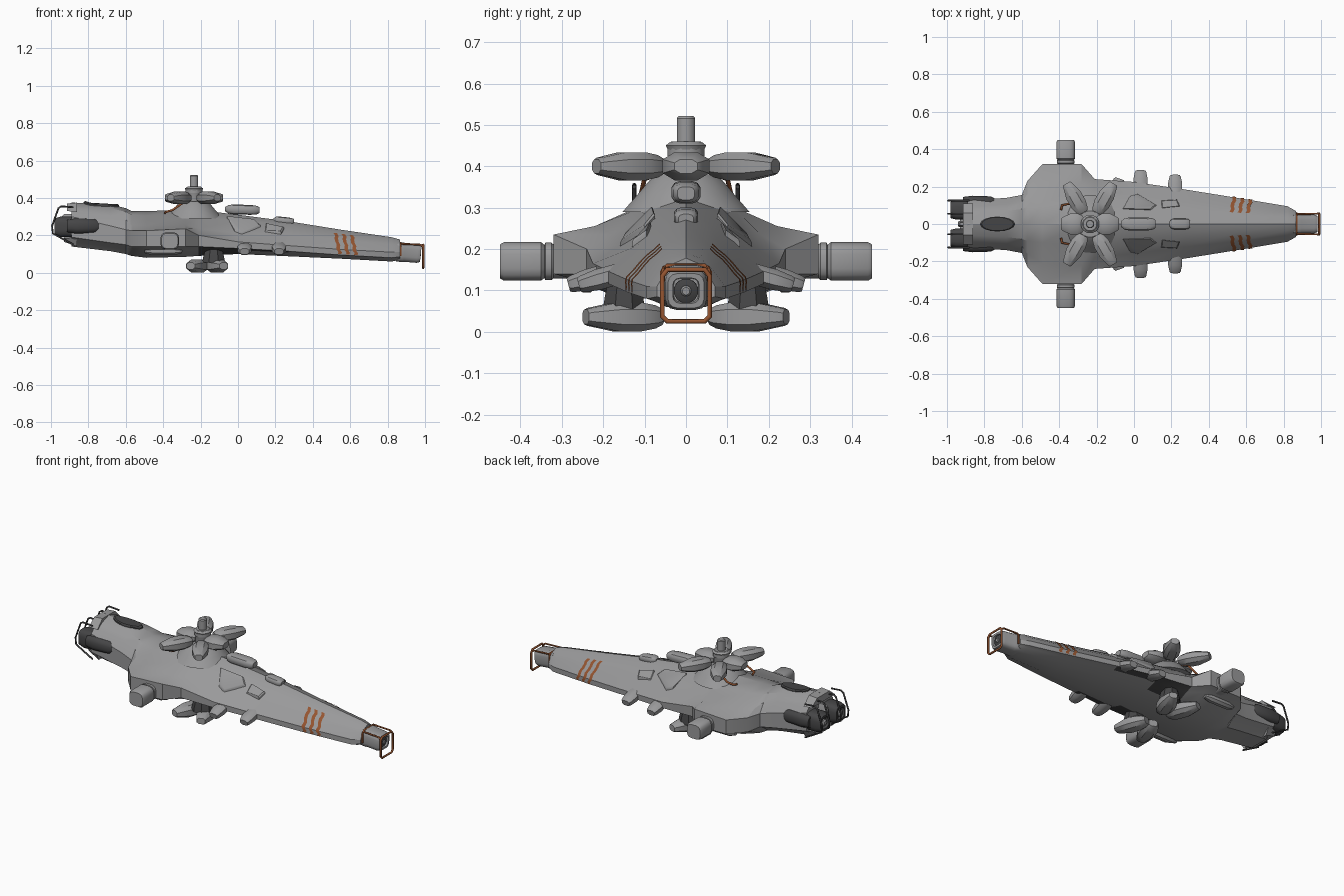
import bpy, bmesh, math
from mathutils import Vector

if "Cube" in bpy.data.objects:
    bpy.data.objects.remove(bpy.data.objects["Cube"])


def material(name, rgb):
    m = bpy.data.materials.new(name)
    m.diffuse_color = (*rgb, 1)
    m.use_nodes = True
    m.node_tree.nodes["Principled BSDF"].inputs["Base Color"].default_value = m.diffuse_color
    return m


GREY = material("hull grey", (0.32, 0.32, 0.325))
DARK = material("dark metal", (0.06, 0.06, 0.062))
RUST = material("rust orange", (0.30, 0.09, 0.03))


def finish(name, bm, mat, angle=30):
    bmesh.ops.recalc_face_normals(bm, faces=bm.faces)
    me = bpy.data.meshes.new(name)
    bm.to_mesh(me)
    bm.free()
    me.materials.append(mat)
    ob = bpy.data.objects.new(name, me)
    bpy.context.collection.objects.link(ob)
    bpy.ops.object.select_all(action='DESELECT')
    ob.select_set(True)
    bpy.context.view_layer.objects.active = ob
    bpy.ops.object.shade_smooth_by_angle(angle=math.radians(angle))
    return ob


def loft(name, rings, mat, angle=30):
    bm = bmesh.new()
    vs = [[bm.verts.new(p) for p in r] for r in rings]
    n = len(rings[0])
    for a, b in zip(vs, vs[1:]):
        for i in range(n):
            bm.faces.new((a[i], a[(i + 1) % n], b[(i + 1) % n], b[i]))
    bm.faces.new(vs[0])
    bm.faces.new(vs[-1][::-1])
    return finish(name, bm, mat, angle)


def pod(name, origin, direction, profile, w, h, mat=GREY, n=8, k=1.0):
    """Tapered pod along a direction; profile = (distance, scale) pairs."""
    d = Vector(direction).normalized()
    side = d.cross(Vector((0, 0, 1)))
    side = side.normalized() if side.length > 0.01 else Vector((0, 1, 0))
    up = side.cross(d)
    rings = []
    for t, s in profile:
        ring = []
        for i in range(n):
            a = 2 * math.pi * (i + 0.5) / n
            c, q = [math.copysign(abs(v) ** k, v) for v in (math.cos(a), math.sin(a))]
            ring.append(Vector(origin) + d * t + side * c * w * s + up * q * h * s)
        rings.append(ring)
    return loft(name, rings, mat, 35)


def pipe(name, pts, r, mat, cyclic=False):
    cu = bpy.data.curves.new(name, 'CURVE')
    cu.dimensions = '3D'
    cu.bevel_depth = r
    cu.bevel_resolution = 2
    cu.use_fill_caps = True
    sp = cu.splines.new('POLY')
    sp.points.add(len(pts) - 1)
    for p, q in zip(sp.points, pts):
        p.co = (*q, 1)
    sp.use_cyclic_u = cyclic
    cu.materials.append(mat)
    bpy.context.collection.objects.link(bpy.data.objects.new(name, cu))


# Hull stations: x, half width, top z, shoulder y, shoulder z, edge top, edge low, bottom
ST = [(-0.89, .125, .375, .06, .355, .30, .19, .14), (-0.68, .14, .365, .07, .345, .25, .16, .115),
      (-0.60, .155, .345, .08, .325, .23, .15, .10), (-0.57, .23, .33, .09, .31, .225, .14, .09),
      (-0.49, .32, .33, .10, .305, .225, .14, .08), (-0.28, .32, .335, .12, .30, .235, .14, .085),
      (-0.21, .24, .335, .12, .295, .20, .14, .09), (0.0, .225, .31, .09, .28, .165, .13, .10),
      (0.27, .185, .275, .06, .255, .145, .115, .088), (0.55, .14, .23, .045, .215, .125, .095, .075),
      (0.82, .095, .19, .035, .178, .11, .08, .06), (0.865, .07, .178, .03, .165, .11, .085, .068)]


def half_section(x):
    x = min(max(x, ST[0][0]), ST[-1][0])
    for a, b in zip(ST, ST[1:]):
        if x <= b[0]:
            f = (x - a[0]) / (b[0] - a[0])
            _, w, top, ys, zs, ze, zl, bot = [p + (q - p) * f for p, q in zip(a, b)]
            break
    return [(0, top), (ys, zs), ((ys + w) / 2, (zs + ze) / 2 - (.012 if w > .2 else -.006)),
            (w, ze), (w, zl), (.8 * w, zl - .3 * (zl - bot)), (.5 * w, bot), (0, bot)]


def deck_z(x, y):
    sec = half_section(x)
    for (y0, z0), (y1, z1) in zip(sec[:3], sec[1:4]):
        if abs(y) <= y1:
            return z0 + (z1 - z0) * (abs(y) - y0) / (y1 - y0)
    return sec[3][1]


def hull_ring(x):
    h = half_section(x)
    return [(x, y, z) for y, z in h] + [(x, -y, z) for y, z in h[-2:0:-1]]


# Hull, with a dark recess under the edge amidships
hull = loft("hull", [hull_ring(s[0]) for s in ST], GREY, 28)
hull.data.materials.append(DARK)
for f in hull.data.polygons:
    c = f.center
    if -.2 < c.x < .27 and f.normal.z < -.1 and abs(c.y) > .15:
        f.material_index = 1


def deck_plate(name, outline, height, mat=GREY, inset=0.8):
    """Raised panel following the deck."""
    c = Vector((sum(p[0] for p in outline), sum(p[1] for p in outline))) / len(outline)
    rings = []
    for s, dz in ((1, -.015), (1, height * .6), (inset, height)):
        rings.append([(*q, deck_z(*q) + dz) for q in (c + (Vector(p) - c) * s for p in outline)])
    loft(name, rings, mat)


# Ridge pods, intake and armour plates
CAPS = [(0, .4), (.1, .85), (.25, 1), (.75, 1), (.93, .85), (1, .6)]
pod("ridge_pod", (-.07, 0, .34), (1, 0, -.03), [(t * .185, k) for t, k in CAPS], .036, .027, n=12, k=.7)
pod("forward_pod", (.19, 0, .283), (1, 0, -.1), [(t * .11, k) for t, k in CAPS], .03, .021, n=12, k=.7)
deck_plate("top_intake", [(-.73 + .095 * math.cos(i * math.pi / 8), .04 * math.sin(i * math.pi / 8))
                          for i in range(16)], .012, DARK, .9)
for s in (1, -1):
    deck_plate("large_plate", [(-.06, s * .08), (-.02, s * .15), (.02, s * .16), (.12, s * .10), (.09, s * .075)], .014, GREY, .9)
    deck_plate("small_plate", [(.15, s * .085), (.145, s * .125), (.23, s * .13), (.245, s * .095)], .014, GREY, .9)

# Painted stripes on the bow
for s in (1, -1):
    for i in range(3):
        bm = bmesh.new()
        prev = None
        for j in range(9):
            t = .25 + j / 8 * 2.7
            x0 = .51 + .043 * i + .003 * j + (.006 if j % 3 == 1 else 0)
            row = []
            for dx in (0, .019):
                sec = half_section(x0 + dx)[1:5]
                k = min(int(t), 2)
                f = t - k
                y = sec[k][0] * (1 - f) + sec[k + 1][0] * f
                z = sec[k][1] * (1 - f) + sec[k + 1][1] * f
                row.append(bm.verts.new((x0 + dx, s * (y + .004), z + .003)))
            if prev:
                bm.faces.new((prev[0], prev[1], row[1], row[0]))
            prev = row
        finish("bow_stripe", bm, RUST)

# Turret mount, pods and mast
TX = -.235
pod("turret_base", (TX, 0, .29), (0, 0, 1), [(0, 1.55), (.04, 1.2), (.075, .9), (.09, .7)], .1, .1, n=20)
pod("turret_hub", (TX, 0, .36), (0, 0, 1), [(0, .8), (.07, .8), (.09, 1), (.098, .8)], .05, .05, GREY, 16)
pod("mast_collar", (TX, 0, .425), (0, 0, 1), [(0, 1), (.028, 1), (.035, .8)], .046, .046, n=12)
pod("mast", (TX, 0, .45), (0, 0, 1), [(0, 1), (.066, 1), (.072, .8)], .023, .023, n=12)
BLADE = [(0, .55), (.1, .8), (.3, 1), (.6, 1), (.95, .62), (1, .5)]
for a in (0, 60, 120, 180, 240, 300):
    d = (math.cos(math.radians(a)), math.sin(math.radians(a)), 0)
    short = a % 180 == 0
    r0, r1 = (.03, .155) if short else (.07, .25)
    pod("turret_pod", Vector((TX, 0, .40)) + Vector(d) * r0, d,
        [(t * (r1 - r0), k) for t, k in BLADE], .06 if short else .046, .036, k=.8)
for s in (1, -1):
    pipe("turret_pipe", [(-.39, s * .075, .32), (-.385, s * .1, .325), (-.35, s * .108, .335),
                         (-.30, s * .1, .37), (-.28, s * .07, .38)], .006, RUST)

# Belly pods with pylons
for s in (1, -1):
    for a in (-20, 20):
        d = Vector((math.sin(math.radians(a)), s * math.cos(math.radians(a)), 0))
        pod("belly_pod", Vector((-.165, 0, .036)) + d * .065, d,
            [(t * .193, k) for t, k in BLADE], .05, .037, k=.75)
    pod("belly_pylon", (-.13, s * .15, .055), (0, 0, 1), [(0, 1.1), (.03, 1), (.07, .8)], .05, .06, DARK, 8)
    # Wing side thrusters
    pod("thruster_collar", (-.365, s * .28, .17), (0, s, 0), [(0, .9), (.04, .9), (.045, 1), (.06, 1), (.062, .9)], .048, .046, n=16, k=.7)
    pod("side_thruster", (-.365, s * .33, .17), (0, s, 0), [(0, .85), (.012, .85), (.02, 1), (.11, 1), (.12, .88)], .05, .047, n=16, k=.6)
    # Flank pods sloping out from the hull edge
    for x, y in ((.035, .285), (.22, .26)):
        pod("flank_pod", (x, s * (y - .15), .155), (0, s, -.28),
            [(t * .155, k) for t, k in ((0, .8), (.2, 1), (.7, 1), (.95, .8), (1, .65))], .04, .027, k=.8)
    # Stern engines, side openings and guard rails
    pod("stern_engine", (-.86, s * .075, .245), (-1, 0, 0), [(0, 1), (.09, 1), (.12, .85), (.12, .6), (.10, .55)], .052, .055, DARK, 16, .6)
    pod("engine_core", (-.95, s * .075, .245), (-1, 0, 0), [(0, 1), (.025, 1), (.032, .6)], .02, .02, GREY, 12)
    pod("side_opening", (-.735, s * .118, .25), (-1, 0, 0), [(0, .4), (.03, .9), (.13, 1), (.18, .8)], .034, .042, DARK, 12, .8)
    for y in (.125, .055):
        pipe("stern_rail", [(-.88, s * y, .35), (-.945, s * y, .355), (-.96, s * y, .345), (-.994, s * y, .25),
                            (-.99, s * y, .21), (-.88, s * y, .15)], .005, DARK)
    # Small skids beneath the wing
    pod("wing_skid", (-.50, s * .24, .115), (1, 0, 0), [(0, .5), (.04, 1), (.16, 1), (.2, .5)], .025, .022)

# Stern hood, lip and spine
loft("stern_lip", [[(x, -w, z0), (x, w, z0), (x, w * .8, z1), (x, -w * .8, z1)]
                   for x, w, z1, z0 in ((-.86, .12, .14, .19), (-.93, .10, .165, .185))], GREY)
loft("stern_hood", [[(x, -.11, z), (x, .11, z), (x, .06, z + h), (x, -.06, z + h)]
                    for x, z, h in ((-.86, .325, .05), (-.915, .33, .04))], GREY)
pod("stern_spine", (-.86, 0, .25), (-1, 0, 0), [(0, 1), (.07, 1), (.08, .8)], .018, .07)

# Nose block with muzzle
pod("nose_block", (.85, 0, .112), (1, 0, -.1), [(0, 1.05), (.035, 1.05), (.04, 1), (.11, .98), (.128, .85), (.128, .62), (.115, .58)], .052, .05, n=16, k=.5)
pod("muzzle_recess", (.955, 0, .1), (1, 0, -.1), [(0, 1), (.014, 1), (.016, .9)], .03, .03, DARK, 12)
pod("muzzle", (.96, 0, .1), (1, 0, -.1), [(0, 1), (.014, 1), (.018, .7)], .013, .013, GREY, 12)

# Rust guard frame round the nose
half = [(.045, .025), (.057, .037), (.057, .135), (.045, .15)]
ring = [(.99, y, z) for y, z in half] + [(.99, -y, z) for y, z in half[::-1]]
pipe("nose_guard", ring, .006, RUST, True)
pipe("rear_guard", [(.87, -.058, .09), (.87, -.058, .145), (.87, -.045, .16), (.87, .045, .16),
                    (.87, .058, .145), (.87, .058, .09)], .005, RUST)
for s in (1, -1):
    pipe("guard_bar", [(.87, s * .053, .155), (.975, s * .055, .15), (.99, s * .056, .138)], .005, RUST)
